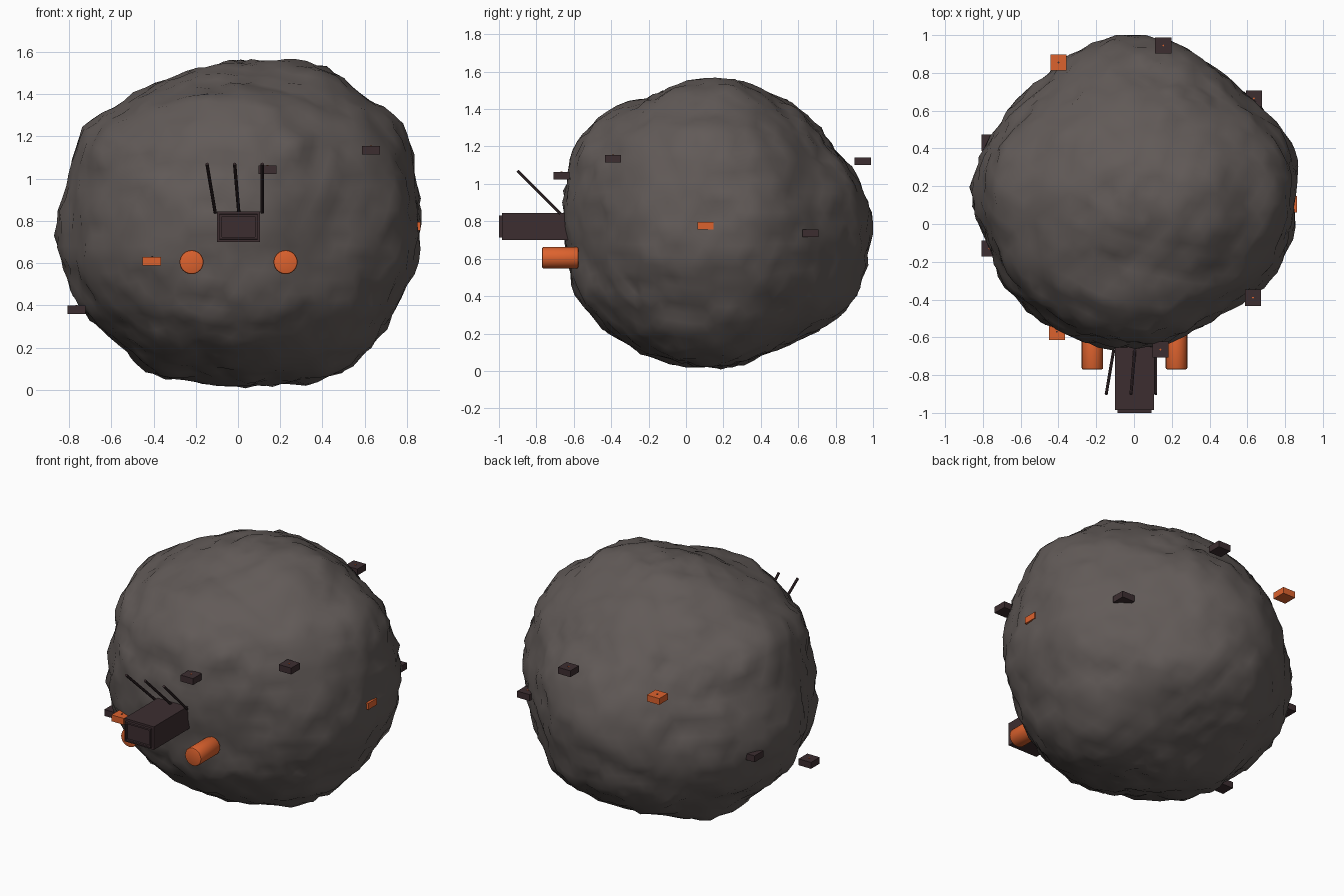
import bpy, bmesh, math
from mathutils import Vector, noise

cube = bpy.data.objects.get("Cube")
if cube:
    bpy.data.objects.remove(cube, do_unlink=True)


def material(name, rgb):
    mat = bpy.data.materials.new(name)
    mat.use_nodes = True
    color = (*rgb, 1)
    mat.diffuse_color = color
    shader = mat.node_tree.nodes["Principled BSDF"]
    shader.inputs["Base Color"].default_value = color
    shader.inputs["Roughness"].default_value = 0.9
    return mat


ROCK = material("rock grey", (0.121, 0.103, 0.097))
DARK = material("dark metal", (0.046, 0.027, 0.03))
ORANGE = material("burnt orange", (0.72, 0.122, 0.027))


def finish(bm, name, mat, smooth_angle=None):
    mesh = bpy.data.meshes.new(name)
    bm.to_mesh(mesh)
    bm.free()
    mesh.materials.append(mat)
    obj = bpy.data.objects.new(name, mesh)
    bpy.context.collection.objects.link(obj)
    if smooth_angle:
        bpy.ops.object.select_all(action="DESELECT")
        obj.select_set(True)
        bpy.context.view_layer.objects.active = obj
        bpy.ops.object.shade_smooth_by_angle(angle=math.radians(smooth_angle))
    return obj


def add_box(bm, low, high):
    verts = bmesh.ops.create_cube(bm, size=1)["verts"]
    for v in verts:
        v.co = Vector(lo + (c + 0.5) * (hi - lo) for c, lo, hi in zip(v.co, low, high))


def tube(name, start, end, radius, sides, mat, bevel=0):
    start, end = Vector(start), Vector(end)
    axis = end - start
    bm = bmesh.new()
    bmesh.ops.create_cone(bm, cap_ends=True, segments=sides, radius1=radius,
                          radius2=radius, depth=axis.length)
    if bevel:
        rims = [e for e in bm.edges if any(len(f.verts) > 4 for f in e.link_faces)]
        bmesh.ops.bevel(bm, geom=rims, offset=bevel, segments=2, profile=0.5, affect="EDGES")
    turn = axis.to_track_quat("Z", "Y").to_matrix().to_4x4()
    turn.translation = (start + end) / 2
    bm.transform(turn)
    return finish(bm, name, mat, 35)


# Asteroid: outline radii (hundredths) every 15 degrees in three planes
CENTER = Vector((0, 0.16, 0.79))
FRONT = (88, 88, 91, 86, 86, 81, 76, 74, 77, 80, 88, 83,
         87, 86, 84, 80, 83, 79, 78, 79, 85, 87, 85, 86)
SIDE = (84, 80, 75, 76, 76, 76, 78, 76, 77, 84, 87, 83,
        82, 82, 83, 81, 80, 79, 78, 75, 75, 80, 85, 83)
PLAN = (87, 88, 82, 78, 79, 82, 84, 83, 81, 80, 81, 83,
        86, 83, 86, 86, 84, 83, 82, 81, 78, 81, 86, 86)

# Broad dents and swells: direction, height, tightness
SWELLS = (((-0.54, 0.54, 0.3), -0.07, 10), ((-0.82, -0.57, 0.15), -0.035, 12),
          ((0.5, 0.5, 0.6), -0.035, 10), ((-0.2, -0.3, -0.76), -0.03, 14),
          ((0.2, -0.53, -0.73), 0.025, 14), ((0.28, -0.74, -0.19), -0.025, 40),
          ((0.82, -0.06, -0.01), -0.02, 80), ((0.63, -0.55, 0.34), -0.02, 40))


def outline(radii, a, b):
    n = len(radii)
    t = math.atan2(b, a) / math.tau % 1 * n
    i, f = int(t), t % 1
    p, q, r, s = (radii[(i + k) % n] for k in (-1, 0, 1, 2))
    return (q + f / 2 * (r - p + f * (2 * p - 5 * q + 4 * r - s
            + f * (3 * (q - r) + s - p)))) / 100


def rock_point(d):
    parts = ((outline(SIDE, d.y, d.z), d.x), (outline(FRONT, d.x, d.z), d.y),
             (outline(PLAN, d.x, d.y), d.z))
    weights = [1 / (off * off + 0.03) for _, off in parts]
    radius = sum(w * p[0] for w, p in zip(weights, parts)) / sum(weights)
    for aim, height, tight in SWELLS:
        radius += height * math.exp(tight * (d.dot(Vector(aim).normalized()) - 1))
    for size, frequency in ((0.012, 4), (0.02, 8), (0.017, 17)):
        radius += size * noise.noise(d * frequency)
    point = CENTER + d * radius
    point.z = max(point.z, 0)
    point.y = min(point.y, 1)
    return point


bm = bmesh.new()
bmesh.ops.create_icosphere(bm, subdivisions=5, radius=1)
for v in bm.verts:
    v.co = rock_point(v.co.normalized())
finish(bm, "asteroid", ROCK, 50)

# Docking block with a raised, recessed front frame
bm = bmesh.new()
add_box(bm, (-0.1, -0.985, 0.7), (0.105, -0.58, 0.845))
bm.normal_update()
door = min(bm.faces, key=lambda f: f.calc_center_median().y)
for thickness, push in ((0.018, -0.015), (0.014, 0.012)):
    bmesh.ops.inset_individual(bm, faces=[door], thickness=thickness)
    bmesh.ops.inset_individual(bm, faces=[door], thickness=0.001)
    bmesh.ops.translate(bm, verts=door.verts, vec=(0, push, 0))
finish(bm, "docking_block", DARK)

# Leaning antennae above the block
for i, (foot, tip) in enumerate(((-0.108, -0.147), (0.004, -0.016), (0.115, 0.115))):
    tube(f"antenna_{i + 1}", (foot, -0.67, 0.84), (tip, -0.9, 1.07), 0.008, 8, DARK)

# Thruster drums either side of the block
for side, x in (("right", -0.22), ("left", 0.225)):
    tube(f"{side}_thruster", (x, -0.77, 0.605), (x, -0.575, 0.605), 0.057, 24, ORANGE, 0.008)

# Small surface modules, each with a tiny lamp on top
DARK_SPOTS = ((0.63, -0.39, 1.135), (0.14, -0.665, 1.043), (-0.765, -0.13, 0.38),
              (0.635, 0.665, 0.735), (0.155, 0.945, 1.12), (-0.765, 0.43, 0.635))
ORANGE_SPOTS = ((-0.4, 0.855, 1.06), (-0.408, -0.57, 0.61), (0.82, 0.105, 0.775))
for label, spots, mat, lamp in (("dark", DARK_SPOTS, DARK, ORANGE),
                                ("orange", ORANGE_SPOTS, ORANGE, DARK)):
    for i, spot in enumerate(spots):
        center, half = Vector(spot), Vector((0.043, 0.043, 0.02))
        bm = bmesh.new()
        add_box(bm, center - half, center + half)
        finish(bm, f"{label}_module_{i + 1}", mat)
        top = center + Vector((0, 0, half.z))
        tube(f"{label}_module_lamp_{i + 1}", top, top + Vector((0, 0, 0.002)), 0.005, 8, lamp)
